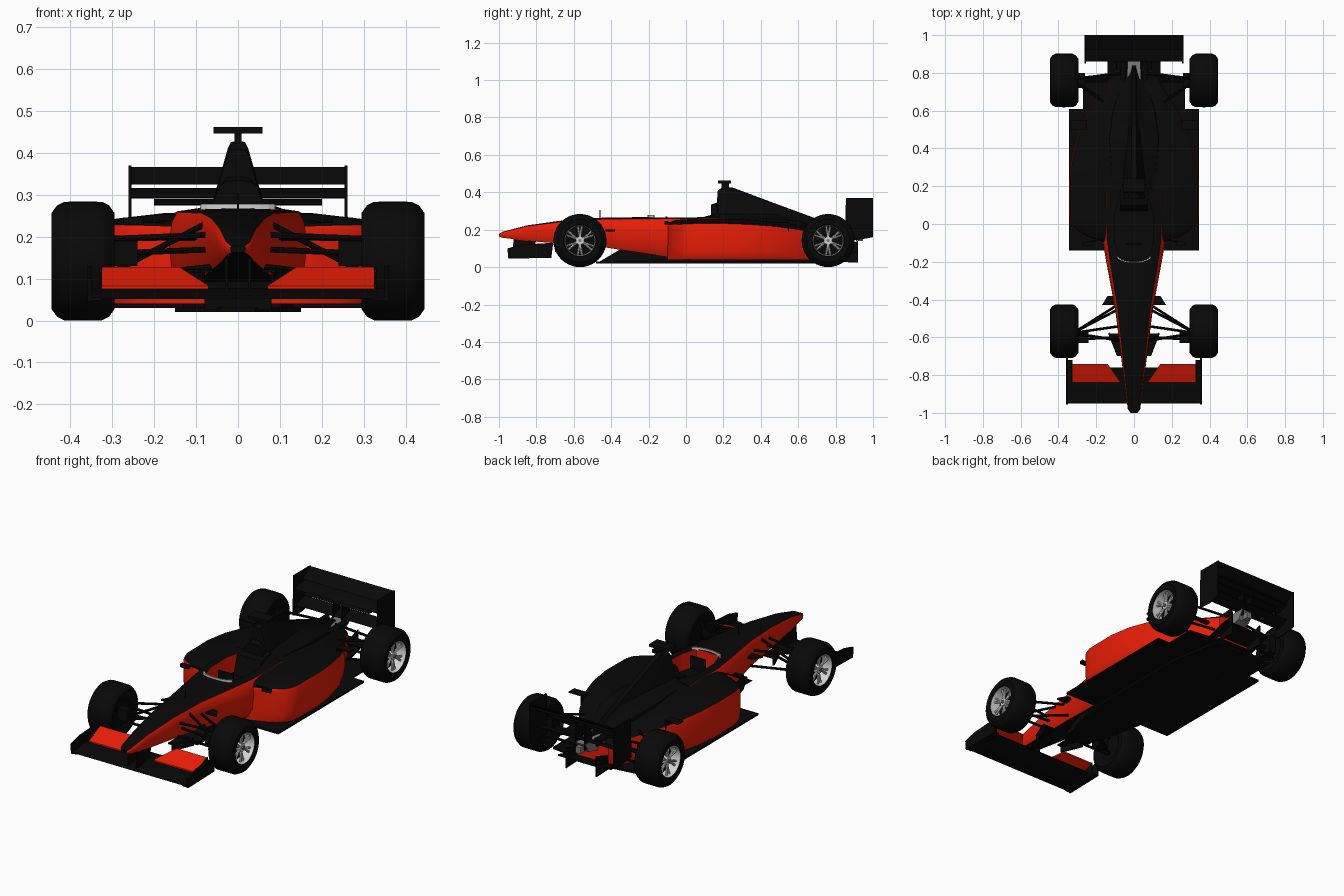
import bpy, bmesh, math
from mathutils import Vector

if "Cube" in bpy.data.objects:
    bpy.data.objects.remove(bpy.data.objects["Cube"])

COLOURS = [("black", (0.0025, 0.0025, 0.0025)), ("red", (0.86, 0.013, 0.002)),
           ("light_grey", (0.65, 0.65, 0.65)), ("mid_grey", (0.2, 0.2, 0.2))]
MATS = []
for n, c in COLOURS:
    m = bpy.data.materials.new(n)
    m.diffuse_color = (*c, 1)
    m.use_nodes = True
    m.node_tree.nodes["Principled BSDF"].inputs["Base Color"].default_value = m.diffuse_color
    MATS.append(m)
BLACK, RED, LIGHT, GREY = range(4)


def make(name, verts, faces, mats, mirror=False, smooth=False):
    me = bpy.data.meshes.new(name)
    me.from_pydata([tuple(v) for v in verts], [], faces)
    for m in MATS:
        me.materials.append(m)
    for i, p in enumerate(me.polygons):
        p.material_index = mats if isinstance(mats, int) else mats[i]
    bm = bmesh.new()
    bm.from_mesh(me)
    bmesh.ops.recalc_face_normals(bm, faces=bm.faces)
    bm.to_mesh(me)
    bm.free()
    ob = bpy.data.objects.new(name, me)
    bpy.context.collection.objects.link(ob)
    if mirror:
        ob.modifiers.new("mirror", 'MIRROR')
    if smooth:
        bpy.ops.object.select_all(action='DESELECT')
        ob.select_set(True)
        bpy.context.view_layer.objects.active = ob
        bpy.ops.object.shade_smooth_by_angle(angle=math.radians(35))
    return ob


def loft(name, rows, seg, cap):
    """rows: (y, half section from top centre to bottom centre); seg: colour per half segment"""
    verts, faces, mats = [], [], []
    n = len(rows[0][1])
    k = 2 * n - 2
    for y, half in rows:
        ring = half + [(-x, z) for x, z in reversed(half[1:-1])]
        verts += [(x, y, z) for x, z in ring]
    for r in range(len(rows) - 1):
        for i in range(k):
            j = (i + 1) % k
            faces.append((r * k + i, r * k + j, r * k + k + j, r * k + k + i))
            mats.append(seg[i] if i < n - 1 else seg[k - 1 - i])
    faces += [tuple(range(k)), tuple(range((len(rows) - 1) * k, len(rows) * k))]
    return make(name, verts, faces, mats + [cap, cap], smooth=True)


def prism(name, pts, a, b, mat, axis='x', mirror=False, smooth=False):
    """axis x: pts are (y, z); axis z: pts are (x, y)"""
    n = len(pts)
    put = (lambda p, t: (t, p[0], p[1])) if axis == 'x' else (lambda p, t: (p[0], p[1], t))
    verts = [put(p, a) for p in pts] + [put(p, b) for p in pts]
    faces = [(i, (i + 1) % n, n + (i + 1) % n, n + i) for i in range(n)]
    faces += [tuple(range(n)), tuple(range(n, 2 * n))]
    return make(name, verts, faces, mat, mirror, smooth)


def box(name, x, y, z, mat, mirror=False):
    return prism(name, [(y[0], z[0]), (y[1], z[0]), (y[1], z[1]), (y[0], z[1])], *x, mat, mirror=mirror)


def rod(name, a, b, r, mat=BLACK, sides=8):
    a, b = Vector(a), Vector(b)
    q = (b - a).to_track_quat('Z', 'Y')
    ring = [q @ Vector((r * math.cos(t), r * math.sin(t), 0))
            for t in (2 * math.pi * i / sides for i in range(sides))]
    faces = [(i, (i + 1) % sides, sides + (i + 1) % sides, sides + i) for i in range(sides)]
    faces += [tuple(range(sides)), tuple(range(sides, 2 * sides))]
    return make(name, [a + v for v in ring] + [b + v for v in ring], faces, mat, True, True)


def foil(name, y0, z0, y1, z1, t, xa, xb, mat=BLACK):
    ym = y0 + (y1 - y0) * .4
    zm = z0 + (z1 - z0) * .25
    return prism(name, [(y0, z0), (ym, zm - t * .5), (y1, z1 - t * .3), (y1, z1), (ym, zm + t * .5)], xa, xb, mat)


def mirrored_plan(half):
    return half + [(-x, y) for x, y in reversed(half)]


# Nose and cockpit tub
def tub_section(w, zb, zt):
    h = zt - zb
    return [(0, zt), (w * .5, zt - h * .01), (w * .86, zt - h * .05), (w * .96, zt - h * .17),
            (w, zt - h * .38), (w * .95, zb + h * .22), (w * .78, zb), (0, zb)]

TUB = [(-1, .018, .163, .178), (-.98, .033, .157, .189), (-.85, .05, .14, .223), (-.65, .075, .124, .251),
       (-.45, .1, .108, .264), (-.2, .147, .07, .268), (-.08, .167, .05, .27), (.18, .17, .045, .272)]
tub = loft("nose_and_tub", [(y, tub_section(w, a, b)) for y, w, a, b in TUB],
           [BLACK, BLACK, RED, RED, RED, RED, BLACK], BLACK)


# Sidepods, swept in toward the rear
def pod_section(w, zt):
    return [(0, zt + .025), (w * .5, zt + .022), (w * .9, zt + .006), (w * .985, zt - .003), (w, zt - .02),
            (w, .09), (w * .98, .055), (w * .95, .04), (0, .04)]

PODS = [(-.1, .15, .227), (-.065, .25, .23), (-.035, .3, .231), (-.005, .33, .233), (.04, .343, .235),
        (.22, .345, .235), (.35, .33, .23), (.48, .295, .22), (.6, .235, .203), (.7, .17, .185), (.82, .1, .165)]
pods = loft("sidepods", [(y, pod_section(w, t)) for y, w, t in PODS],
            [BLACK, BLACK, BLACK, RED, RED, RED, RED, BLACK], RED)

# Cockpit opening
cutter = prism("cockpit_cutter", mirrored_plan([(.07, -.19), (.1, -.1), (.105, .04), (.08, .13)]),
               .17, .36, [RED] * 8 + [BLACK, BLACK], 'z')
cutter.hide_render = True
cutter.display_type = 'WIRE'
for ob in (tub, pods):
    md = ob.modifiers.new("cockpit", 'BOOLEAN')
    md.operation = 'DIFFERENCE'
    md.object = cutter
    md.solver = 'EXACT'

# Windscreen strip and cockpit fittings
arc = [(.09 * math.sin(t), -.175 - .03 * math.cos(t)) for t in (math.pi * (i / 10 - .5) for i in range(11))]
prism("windscreen", arc + [(x * .94, y + .006) for x, y in reversed(arc)], .262, .278, LIGHT, 'z')
box("steering_wheel", (-.045, .045), (-.11, -.1), (.2, .27), BLACK)
prism("headrest", [(.07, .17), (.1, .27), (.18, .29), (.18, .17)], -.075, .075, BLACK)


# Engine cover with airbox
def cover_section(wt, wb, zt, zb=.15):
    s = min(.285, zt - .025)
    return [(0, zt), (wt * .7, zt - .004), (wt, zt - .018), (wt + .25 * (zt - s), s),
            (wb, min(.258, zt - .05)), (wb * 1.1, zb), (0, zb)]

COVER = [(.135, .045, .1, .335), (.165, .038, .1, .345), (.17, .026, .1, .41), (.2, .024, .105, .43),
         (.25, .022, .115, .425), (.45, .018, .13, .35), (.6, .016, .11, .295), (.73, .014, .07, .247),
         (.84, .012, .04, .205)]
loft("engine_cover", [(y, cover_section(a, b, t)) for y, a, b, t in COVER], [BLACK] * 6, BLACK)
box("camera_post", (-.008, .008), (.19, .23), (.41, .45), BLACK)
box("camera_bar", (-.058, .058), (.17, .24), (.447, .462), BLACK)
rod("nose_sensor", (0, -.46, .25), (0, -.46, .305), .002)

# Floor, plank and keel
prism("floor", mirrored_plan([(.1, -.2), (.13, -.14), (.345, -.14), (.345, .61), (.27, .61), (.27, .78), (.05, .81)]),
      .03, .041, BLACK, 'z')
prism("plank", mirrored_plan([(.04, -.48), (.1, -.36), (.15, -.14), (.15, .5), (.1, .8)]), .02, .031, BLACK, 'z')
prism("keel", [(-.47, .025), (-.36, .09), (-.32, .11), (-.1, .1), (0, .03)], -.08, .08, BLACK)

# Diffuser and gearbox
prism("diffuser", [(.76, .03), (.92, .08), (.92, .09), (.76, .045)], -.14, .14, BLACK)
prism("diffuser_fin", [(.76, .03), (.92, .024), (.92, .14), (.8, .1)], .09, .096, BLACK, mirror=True)
prism("gearbox", [(.72, .1), (.9, .14), (.93, .19), (.72, .2)], -.035, .035, GREY)
box("tail_light", (-.015, .015), (.91, .945), (.14, .175), GREY)
rod("exhaust", (.06, .7, .18), (.055, .86, .195), .016, BLACK, 12)

# Rear wing
prism("rear_endplate", [(.85, .15), (.92, .145), (1, .16), (1, .37), (.855, .37)], .254, .261, BLACK, mirror=True)
foil("rear_flap", .925, .325, 1, .367, .012, -.257, .257)
foil("rear_main_plane", .86, .293, .95, .316, .014, -.257, .257)
foil("rear_lower_plane", .86, .277, .93, .29, .01, -.2, .2)
foil("rear_beam_wing", .87, .2, .95, .225, .012, -.257, .257)
prism("rear_wing_strut", [(.86, .16), (.93, .16), (.93, .3), (.88, .3)], .025, .031, BLACK, mirror=True)

# Front wing
foil("front_main_plane", -.95, .052, -.76, .078, .014, -.355, .355)
prism("front_endplate", [(-.95, .045), (-.72, .05), (-.71, .13), (-.88, .12), (-.955, .1)], .35, .359, BLACK, mirror=True)
box("endplate_foot", (.325, .355), (-.95, -.72), (.048, .056), BLACK, True)
flap = prism("front_flap", [(.07, -.84), (.325, -.84), (.325, -.74), (.14, -.74)], 0, .008, RED, 'z', True)
for v in flap.data.vertices:
    v.co.z += .075 + (v.co.y + .84) * .45
prism("flap_fence", [(-.84, .06), (-.735, .06), (-.735, .127), (-.84, .088)], .325, .331, BLACK, mirror=True)
prism("nose_pylon", [(-.93, .06), (-.82, .06), (-.8, .15), (-.92, .165)], .024, .031, BLACK, mirror=True)

# Turning vanes, mirrors, winglets
prism("turning_vane", [(.085, -.7), (.135, -.58), (.128, -.575), (.079, -.695)], .08, .12, BLACK, 'z', True)
prism("vane_foot", [(.06, -.7), (.09, -.7), (.137, -.58), (.06, -.58)], .115, .122, BLACK, 'z', True)
prism("side_vane", [(.09, -.43), (.17, -.43), (.14, -.38), (.1, -.38)], .19, .2, BLACK, 'z', True)
rod("mirror_stalk", (.15, -.08, .235), (.27, -.1, .24), .004)
box("mirror", (.225, .275), (-.115, -.095), (.228, .246), BLACK, True)
box("rear_winglet", (.25, .335), (.5, .55), (.236, .242), BLACK, True)
box("winglet_post", (.255, .261), (.5, .55), (.19, .237), BLACK, True)

# Suspension
for a, b in [((.08, -.45, .2), (.31, -.57, .195)), ((.06, -.62, .205), (.31, -.58, .195)),
             ((.09, -.43, .125), (.31, -.57, .1)), ((.05, -.62, .13), (.31, -.58, .1)),
             ((.07, -.54, .235), (.31, -.575, .11)), ((.06, -.6, .17), (.31, -.61, .16)),
             ((.09, .6, .2), (.31, .75, .2)), ((.04, .8, .2), (.31, .77, .2)),
             ((.1, .62, .1), (.31, .75, .09)), ((.04, .8, .1), (.31, .77, .09))]:
    rod("suspension_arm", a, b, .007)
rod("drive_shaft", (.03, .76, .145), (.31, .76, .142), .012)
box("front_brake_duct", (.24, .3), (-.63, -.57), (.13, .19), BLACK, True)
box("rear_brake_duct", (.26, .3), (.72, .8), (.1, .2), BLACK, True)


# Wheels: turned tyre with recessed rim, then spokes
TYRE = [(.07, -.06), (.085, -.072), (.115, -.075), (.133, -.062), (.1415, -.045), (.142, 0), (.1415, .045),
        (.133, .062), (.115, .075), (.086, .073), (.083, .07), (.078, .015)]

def wheel(name, cy):
    cx, cz, n = .37, .142, 40
    verts, faces, mats = [], [], []
    for r, x in TYRE:
        verts += [(cx + x, cy + r * math.cos(2 * math.pi * i / n), cz + r * math.sin(2 * math.pi * i / n)) for i in range(n)]
    for s in range(len(TYRE) - 1):
        for i in range(n):
            j = (i + 1) % n
            faces.append((s * n + i, s * n + j, s * n + n + j, s * n + n + i))
            mats.append(LIGHT if s == len(TYRE) - 2 else BLACK)
    faces += [tuple(range(n)), tuple(range(len(verts) - n, len(verts)))]
    make(name + "_tyre", verts, faces, mats + [BLACK, BLACK], True, True)
    for i in range(6):
        for d in (-.14, .14):
            t = math.pi * 2 * (i + .5) / 6
            rod(name + "_spoke", (cx + .045, cy + .015 * math.cos(t), cz + .015 * math.sin(t)),
                (cx + .05, cy + .077 * math.cos(t + d), cz + .077 * math.sin(t + d)), .006, LIGHT, 6)
    rod(name + "_hub", (cx + .015, cy, cz), (cx + .055, cy, cz), .022, LIGHT, 16)
    rod(name + "_nut", (cx + .05, cy, cz), (cx + .062, cy, cz), .009, GREY, 8)

wheel("front_wheel", -.567)
wheel("rear_wheel", .76)
